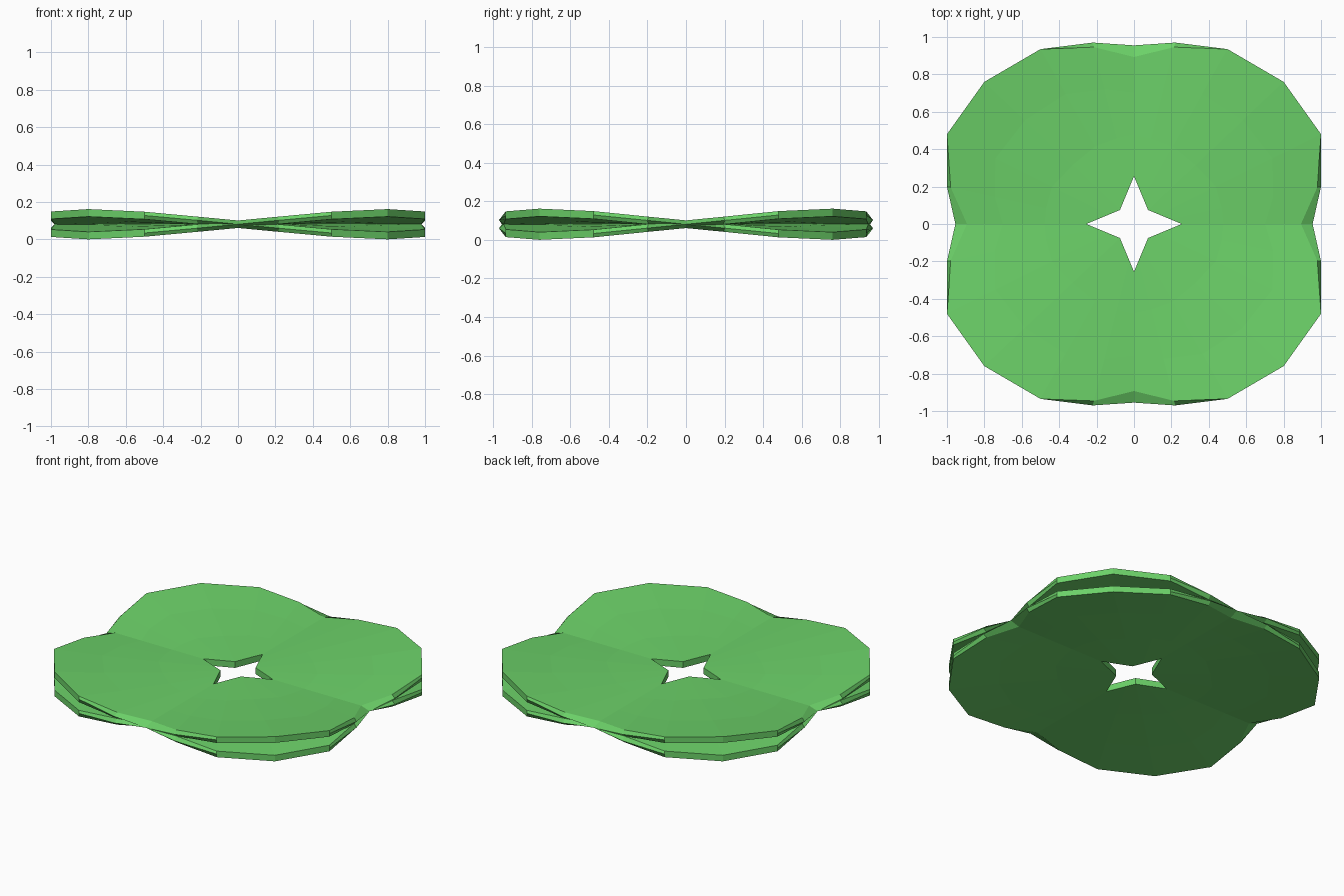
import bpy, bmesh

if "Cube" in bpy.data.objects:
    bpy.data.objects.remove(bpy.data.objects["Cube"])

# Quarter outline of the rim and the inset of its upper/lower edge
RIM = [(0.955, 0), (1.0, 0.2), (1.0, 0.48), (0.8, 0.76), (0.5, 0.935), (0.22, 0.97), (0, 0.955)]
INSET = [0.935, 0.98, 1, 1, 1, 0.975, 0.935]
TIP, NOTCH = 0.255, 0.075      # four-pointed star opening
HALF, SADDLE = 0.02, 0.1       # sheet half thickness, saddle strength
MID = HALF + SADDLE * 0.8 * 0.76


def columns():
    """(rim, edge inset, hole) points all the way round."""
    quarter = []
    for i, (r, f) in enumerate(zip(RIM, INSET)):
        t = 1 - abs(i - 3) / 3
        tip = (TIP, 0) if i < 3 else (0, TIP)
        hole = tuple(a + (NOTCH - a) * t for a in tip)
        quarter.append((r, f, hole))
    out = []
    for sx, sy in ((1, 1), (-1, 1), (-1, -1), (1, -1)):
        pts = quarter if sx * sy > 0 else quarter[::-1]
        for r, f, h in pts[:-1]:
            out.append(((sx * r[0], sy * r[1]), f, (sx * h[0], sy * h[1])))
    return out


def saddle_sheet(name, sign, mat):
    bm = bmesh.new()
    steps = (0, 0.35, 0.7, 1)
    grid = []
    for r, f, h in columns():
        loop = [(h[0] + (r[0] * f - h[0]) * t, h[1] + (r[1] * f - h[1]) * t) for t in steps]
        path = [(p, HALF) for p in loop] + [(r, 0)] + [(p, -HALF) for p in loop[::-1]]
        grid.append([bm.verts.new((x, y, MID + sign * SADDLE * x * y + dz))
                     for (x, y), dz in path])
    n, m = len(grid), len(grid[0])
    for i in range(n):
        for j in range(m):
            a, b = grid[i], grid[(i + 1) % n]
            bm.faces.new((a[j], a[(j + 1) % m], b[(j + 1) % m], b[j]))
    bmesh.ops.recalc_face_normals(bm, faces=bm.faces)
    me = bpy.data.meshes.new(name)
    bm.to_mesh(me)
    bm.free()
    me.materials.append(mat)
    bpy.context.collection.objects.link(bpy.data.objects.new(name, me))


green = bpy.data.materials.new("green")
green.diffuse_color = (0.15, 0.64, 0.14, 1)
green.use_nodes = True
green.node_tree.nodes["Principled BSDF"].inputs["Base Color"].default_value = green.diffuse_color

# Two mirrored saddle sheets crossing along the x and y axes
saddle_sheet("rising_saddle_sheet", 1, green)
saddle_sheet("falling_saddle_sheet", -1, green)
